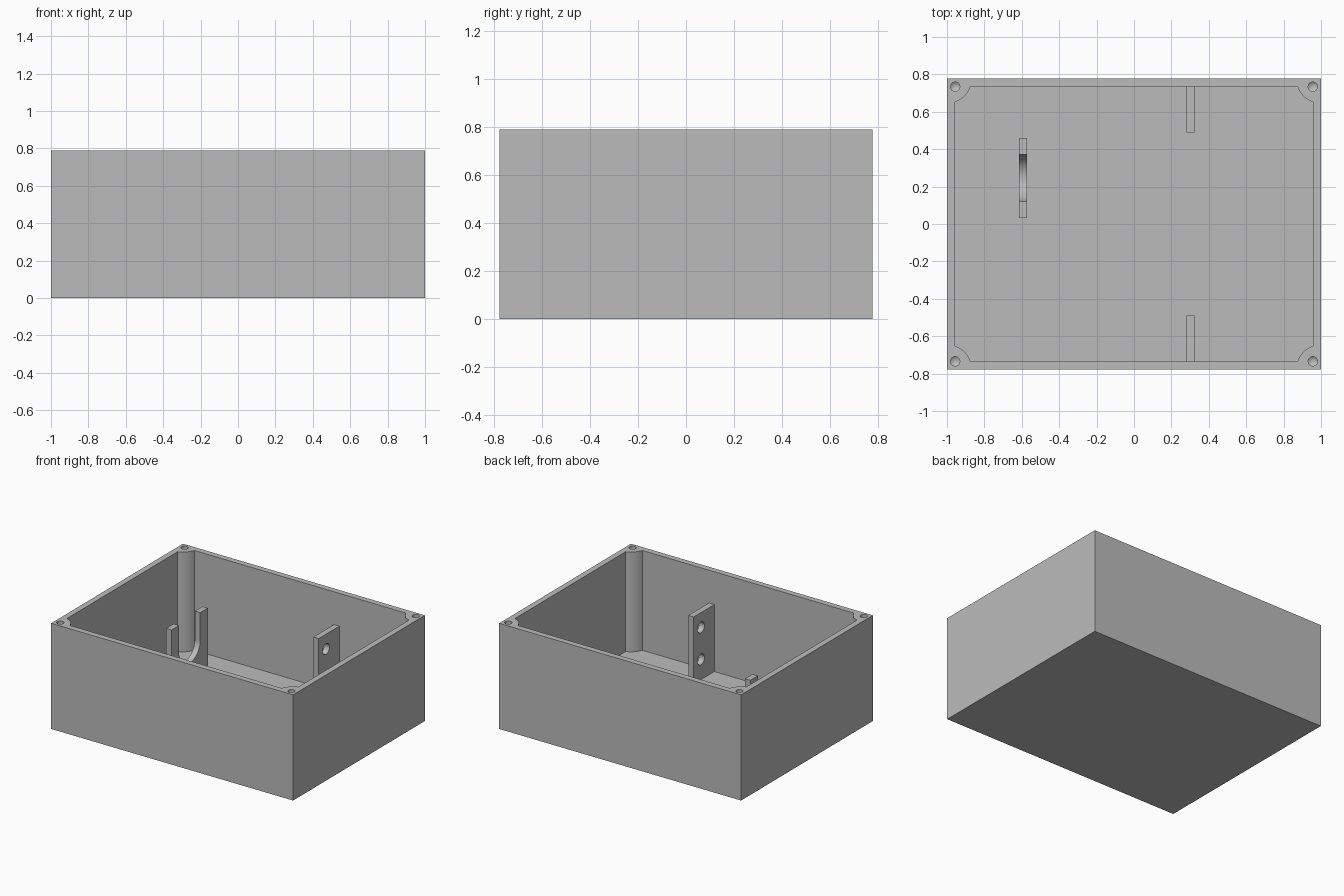
import bpy, bmesh, math
from mathutils import Matrix, Vector

cube = bpy.data.objects.get("Cube")
if cube:
    bpy.data.objects.remove(cube, do_unlink=True)

# Overall sizes
HX, HY, HEIGHT, WALL = 1.0, 0.778, 0.79, 0.044
IX, IY = HX - WALL, HY - WALL
POST_R, RIB_TOP = 0.133, 0.545

grey = bpy.data.materials.new("light_grey_plastic")
grey.use_nodes = True
colour = (0.5, 0.5, 0.5, 1)
grey.diffuse_color = colour
grey.node_tree.nodes["Principled BSDF"].inputs["Base Color"].default_value = colour


def finish(name, bm):
    bmesh.ops.recalc_face_normals(bm, faces=bm.faces)
    mesh = bpy.data.meshes.new(name)
    bm.to_mesh(mesh)
    bm.free()
    mesh.materials.append(grey)
    obj = bpy.data.objects.new(name, mesh)
    bpy.context.collection.objects.link(obj)
    return obj


def prism(name, points, offset):
    """Extrude a closed outline of 3D points along an offset."""
    bm = bmesh.new()
    face = bm.faces.new([bm.verts.new(p) for p in points])
    out = bmesh.ops.extrude_face_region(bm, geom=[face])
    verts = [g for g in out["geom"] if isinstance(g, bmesh.types.BMVert)]
    bmesh.ops.translate(bm, verts=verts, vec=Vector(offset))
    return finish(name, bm)


def box(name, lo, hi):
    base = [(lo[0], lo[1], lo[2]), (hi[0], lo[1], lo[2]),
            (hi[0], hi[1], lo[2]), (lo[0], hi[1], lo[2])]
    return prism(name, base, (0, 0, hi[2] - lo[2]))


def cut(obj, cutter):
    """Subtract the cutter for good, then remove it."""
    mod = obj.modifiers.new("cut", "BOOLEAN")
    mod.operation, mod.solver, mod.object = "DIFFERENCE", "EXACT", cutter
    bpy.context.view_layer.objects.active = obj
    bpy.ops.object.modifier_apply(modifier=mod.name)
    bpy.data.objects.remove(cutter, do_unlink=True)


def smooth(obj):
    bpy.ops.object.select_all(action="DESELECT")
    obj.select_set(True)
    bpy.context.view_layer.objects.active = obj
    bpy.ops.object.shade_smooth_by_angle(angle=math.radians(30))


# Open case: a block with a cavity that leaves rounded screw posts in the corners
case = box("case", (-HX, -HY, 0), (HX, HY, HEIGHT))
first = math.asin(WALL / POST_R)
last = math.pi / 2 - first
outline = []
for sx, sy in ((1, 1), (-1, 1), (-1, -1), (1, -1)):
    arc = []
    for i in range(13):
        a = first + (last - first) * i / 12
        arc.append((sx * (HX - POST_R * math.cos(a)),
                    sy * (HY - POST_R * math.sin(a)), WALL))
    outline += arc[::-1] if sx * sy < 0 else arc
# keep each corner running counter-clockwise
n = 13
corners = [outline[i * n:(i + 1) * n] for i in range(4)]
ordered = []
for c in corners:
    centre = Vector(c[n // 2])
    d = Vector(c[-1]) - Vector(c[0])
    ordered += c if centre.x * d.y - centre.y * d.x > 0 else c[::-1]
cut(case, prism("cavity_cutter", ordered, (0, 0, HEIGHT)))

# Screw holes with a drilled, conical bottom
for sx in (-1, 1):
    for sy in (-1, 1):
        bm = bmesh.new()
        bmesh.ops.create_cone(bm, cap_ends=True, segments=24, radius1=0.025,
                              radius2=0.025, depth=0.3,
                              matrix=Matrix.Translation((sx * IX, sy * IY, HEIGHT - 0.05)))
        low = [v for v in bm.verts if v.co.z < HEIGHT - 0.1]
        cap = [f for f in bm.faces if all(v in low for v in f.verts)]
        tip = bmesh.ops.poke(bm, faces=cap)["verts"][0]
        tip.co.z -= 0.02
        cut(case, finish("screw_hole_cutter", bm))
smooth(case)

# Upright mounting ribs on the front and back walls, each with two cross holes
for name, s in (("back_rib", 1), ("front_rib", -1)):
    y0, y1 = sorted((s * 0.49, s * (IY + 0.01)))
    rib = box(name, (0.28, y0, WALL - 0.01), (0.324, y1, RIB_TOP))
    for z in (0.195, 0.434):
        bm = bmesh.new()
        bmesh.ops.create_cone(bm, cap_ends=True, segments=32, radius1=0.04,
                              radius2=0.04, depth=0.2,
                              matrix=Matrix.Translation((0.302, s * 0.577, z))
                              @ Matrix.Rotation(math.pi / 2, 4, "Y"))
        cut(rib, finish("rib_hole_cutter", bm))
    smooth(rib)

# Forked cradle standing on the floor, with a round-bottomed slot
X, CY, CZ, HALF, R = -0.616, 0.246, 0.34, 0.215, 0.125
cradle_outline = [(X, CY - R, RIB_TOP), (X, CY - HALF, RIB_TOP),
                  (X, CY - HALF, WALL - 0.01), (X, CY + HALF, WALL - 0.01),
                  (X, CY + HALF, RIB_TOP), (X, CY + R, RIB_TOP)]
for i in range(25):
    a = math.pi * i / 24
    cradle_outline.append((X, CY + R * math.cos(a), CZ - R * math.sin(a)))
smooth(prism("cradle", cradle_outline, (0.044, 0, 0)))
